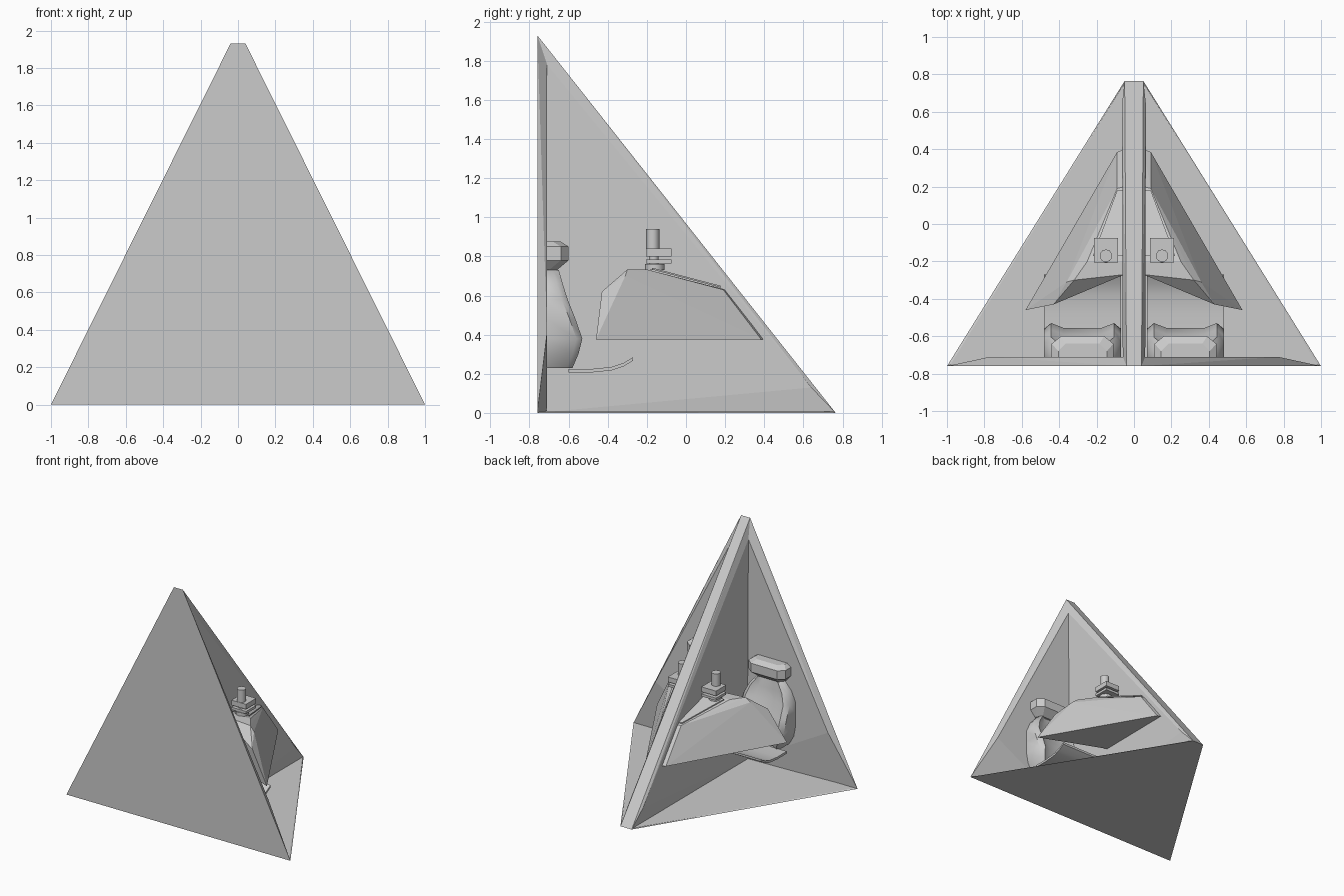
import bpy, bmesh, math
from mathutils import Vector

cube = bpy.data.objects.get("Cube")
if cube:
    bpy.data.objects.remove(cube)

grey = bpy.data.materials.new("light_grey")
grey.use_nodes = True
grey.diffuse_color = (0.6, 0.6, 0.6, 1)
grey.node_tree.nodes["Principled BSDF"].inputs["Base Color"].default_value = (0.6, 0.6, 0.6, 1)


def finish(name, bm, smooth=None):
    bmesh.ops.recalc_face_normals(bm, faces=bm.faces)
    mesh = bpy.data.meshes.new(name)
    bm.to_mesh(mesh)
    bm.free()
    mesh.materials.append(grey)
    ob = bpy.data.objects.new(name, mesh)
    bpy.context.collection.objects.link(ob)
    if smooth:
        bpy.ops.object.select_all(action='DESELECT')
        ob.select_set(True)
        bpy.context.view_layer.objects.active = ob
        bpy.ops.object.shade_smooth_by_angle(angle=math.radians(smooth))
    return ob


def solid(name, points, mirror=False):
    """Convex solid around points, optionally with their reflections."""
    bm = bmesh.new()
    for x, y, z in points:
        bm.verts.new((x, y, z))
        if mirror:
            bm.verts.new((-x, y, z))
    result = bmesh.ops.convex_hull(bm, input=bm.verts)
    loose = [v for v in bm.verts if not v.link_faces]
    bmesh.ops.delete(bm, geom=loose, context='VERTS')
    bmesh.ops.dissolve_limit(bm, angle_limit=0.01, verts=bm.verts, edges=bm.edges)
    return finish(name, bm)


def loft(name, rings, smooth=None):
    bm = bmesh.new()
    loops = [[bm.verts.new(p) for p in ring] for ring in rings]
    n = len(loops[0])
    for a, b in zip(loops, loops[1:]):
        for i in range(n):
            j = (i + 1) % n
            bm.faces.new((a[i], a[j], b[j], b[i]))
    bm.faces.new(loops[0])
    bm.faces.new(loops[-1])
    return finish(name, bm, smooth)


def cylinder(name, centre, radius, depth, sides=10):
    bm = bmesh.new()
    bmesh.ops.create_cone(bm, cap_ends=True, segments=sides, radius1=radius,
                          radius2=radius, depth=depth)
    bmesh.ops.translate(bm, verts=bm.verts, vec=Vector(centre))
    return finish(name, bm, 40)


# Outer shell: front wall with tapered rim, floor and central divider
solid("front_wall", [(1, -.76, 0), (.04, -.76, 1.93), (.77, -.71, .41),
                     (.06, -.71, 1.78), (.05, -.71, .01)], True)
solid("floor", [(1, -.76, 0), (.05, .765, 0), (.98, -.75, .006), (.05, .755, .006)], True)
solid("divider", [(.04, -.76, 1.93), (.05, .765, 0), (.06, -.71, 1.78),
                  (.064, .64, .13), (.05, -.76, 0), (.05, .64, 0)], True)


def seat_ring(cx, z, half, front, chamfer=.06):
    """Eight-sided horizontal section with its back on the wall."""
    back = -.715
    mid = front - chamfer
    return [(cx - half, back, z), (cx - half, mid, z),
            (cx - half * .82, front, z), (cx - half * .5, front - .025, z),
            (cx + half * .5, front - .025, z), (cx + half * .82, front, z),
            (cx + half, mid, z), (cx + half, back, z)]


for side, s in (("left", 1), ("right", -1)):
    cx = s * .275

    # Seat: backrest, headrest and curved pan
    sections = [(.23, .15, -.58), (.30, .19, -.55), (.38, .205, -.53),
                (.48, .205, -.565), (.58, .205, -.605), (.66, .17, -.63), (.73, .11, -.65)]
    loft(side + "_backrest", [seat_ring(cx, z, h, f, .03) for z, h, f in sections], 50)
    head = [(.73, .12, -.66), (.78, .165, -.6), (.85, .165, -.6), (.875, .13, -.64)]
    loft(side + "_headrest",
         [[(cx - h, -.715, z), (cx - h, f - .04, z), (cx - h * .7, f, z),
           (cx + h * .7, f, z), (cx + h, f - .04, z), (cx + h, -.715, z)]
          for z, h, f in head])
    pan = [(-.6, .225), (-.48, .225), (-.38, .235), (-.32, .255), (-.27, .285)]
    loft(side + "_seat_pan",
         [[(cx - .205, y, z), (cx + .205, y, z),
           (cx + .205, y, z - .018), (cx - .205, y, z - .018)] for y, z in pan], 50)

    # Dashboard: wedge with sloping outer side and raised rear hood
    solid(side + "_dashboard", [(s * x, y, z) for x, y, z in (
        (.05, .40, .375), (.09, .385, .375), (.58, -.46, .375), (.05, -.25, .375),
        (.05, .20, .63), (.09, .19, .63), (.43, -.43, .62), (.36, -.31, .70),
        (.32, -.30, .733), (.05, -.27, .733), (.05, -.2, .733), (.25, -.2, .733))])
    loft(side + "_display",
         [[(s * x, y, z + lift) for x, y, z in (
             (.06, -.17, .732), (.22, -.17, .732), (.09, .18, .640), (.06, .18, .640))]
          for lift in (0, .009)])

    # Control stick: base, stacked collars and grip
    sx = s * .15
    cylinder(side + "_stick_base", (sx, -.16, .745), .05, .03)
    cylinder(side + "_stick_stem", (sx, -.165, .80), .025, .10)
    for z, depth in ((.773, .02), (.82, .04)):
        solid(side + "_stick_collar", [(sx + a * .065, -.14 + b * .065, z + c * depth / 2)
                                       for a in (-1, 1) for b in (-1, 1) for c in (-1, 1)])
    cylinder(side + "_stick_grip", (sx, -.17, .885), .034, .11)
